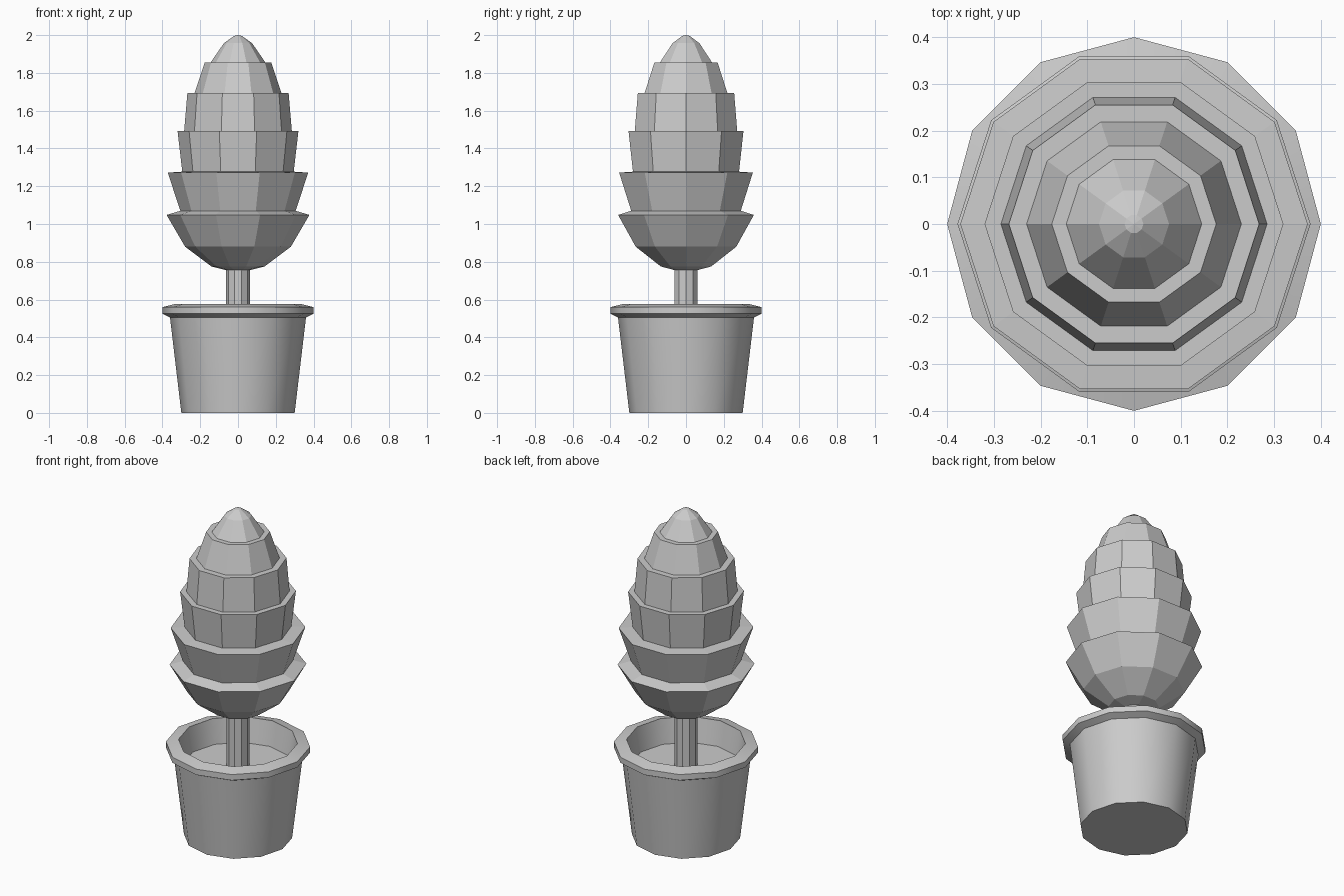
import bpy
import bmesh
from math import cos, sin, pi, radians

if "Cube" in bpy.data.objects:
    bpy.data.objects.remove(bpy.data.objects["Cube"])


def lathe(name, profile, sides, smooth=None):
    """Spin (radius, height) points around z; radius 0 makes a pole."""
    bm = bmesh.new()
    rings = []
    for r, z in profile:
        n = sides if r > 0 else 1
        rings.append([bm.verts.new((r * cos(2 * pi * i / sides),
                                    r * sin(2 * pi * i / sides), z)) for i in range(n)])
    for a, b in zip(rings, rings[1:]):
        for i in range(sides):
            j = (i + 1) % sides
            if len(a) == 1:
                bm.faces.new((a[0], b[j], b[i]))
            elif len(b) == 1:
                bm.faces.new((a[i], a[j], b[0]))
            else:
                bm.faces.new((a[i], a[j], b[j], b[i]))
    # Flat caps for open ends of the profile
    if len(rings[0]) > 1:
        bm.faces.new(rings[0][::-1])
    if len(rings[-1]) > 1:
        bm.faces.new(rings[-1])
    mesh = bpy.data.meshes.new(name)
    bm.to_mesh(mesh)
    bm.free()
    obj = bpy.data.objects.new(name, mesh)
    bpy.context.collection.objects.link(obj)
    if smooth:
        bpy.ops.object.select_all(action='DESELECT')
        obj.select_set(True)
        bpy.context.view_layer.objects.active = obj
        bpy.ops.object.shade_smooth_by_angle(angle=radians(smooth))
    return obj


# Pot: tapered body, flared rim, inner wall closed off by the soil surface
lathe("pot", [(0.30, 0), (0.36, 0.505), (0.40, 0.525), (0.40, 0.56),
              (0.33, 0.577), (0.305, 0.43)], 12, smooth=35)

# Trunk rising from the soil into the foliage
lathe("trunk", [(0.063, 0.43), (0.063, 0.77)], 10)

# Foliage: rounded base, then stepped tiers, then pointed tip
base = [(0.06, 0.755), (0.14, 0.775), (0.28, 0.88), (0.378, 1.048)]
tiers = [((0.305, 1.07), (0.372, 1.272)),
         ((0.295, 1.277), (0.32, 1.492)),
         ((0.285, 1.492), (0.268, 1.694)),
         ((0.23, 1.694), (0.176, 1.855))]
tip = [(0.145, 1.855), (0.075, 1.957), (0.02, 1.996), (0, 2.0)]
lathe("foliage", base + [p for tier in tiers for p in tier] + tip, 10)
